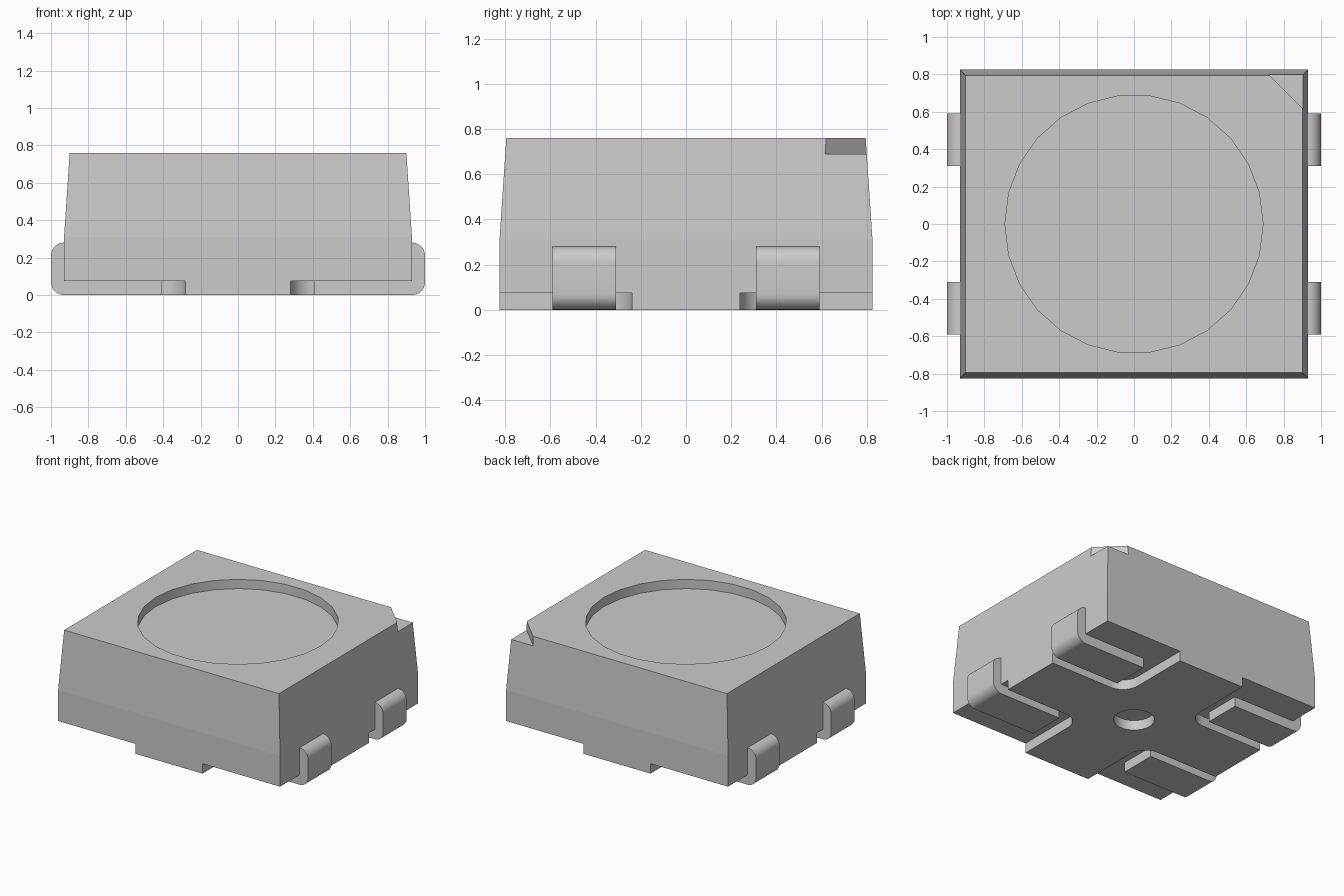
import bpy, bmesh
from math import sin, cos, pi, radians

cube = bpy.data.objects.get("Cube")
if cube:
    bpy.data.objects.remove(cube, do_unlink=True)

grey = bpy.data.materials.new("light_grey")
grey.use_nodes = True
colour = (0.6, 0.6, 0.6, 1)
grey.diffuse_color = colour
grey.node_tree.nodes["Principled BSDF"].inputs["Base Color"].default_value = colour


def arc(cx, cy, r, start, end, steps=8):
    angles = [radians(start + (end - start) * i / steps) for i in range(steps + 1)]
    return [(cx + r * cos(a), cy + r * sin(a)) for a in angles]


def loft(name, rings):
    """Solid through matching rings of 3D points, capped at both ends."""
    bm = bmesh.new()
    loops = [[bm.verts.new(p) for p in ring] for ring in rings]
    n = len(loops[0])
    for a, b in zip(loops, loops[1:]):
        for i in range(n):
            j = (i + 1) % n
            bm.faces.new((a[i], a[j], b[j], b[i]))
    bm.faces.new(loops[0])
    bm.faces.new(loops[-1])
    bmesh.ops.recalc_face_normals(bm, faces=bm.faces)
    mesh = bpy.data.meshes.new(name)
    bm.to_mesh(mesh)
    bm.free()
    mesh.materials.append(grey)
    obj = bpy.data.objects.new(name, mesh)
    bpy.context.collection.objects.link(obj)
    return obj


def prism(name, outline, z0, z1):
    return loft(name, [[(x, y, z) for x, y in outline] for z in (z0, z1)])


def activate(obj):
    bpy.ops.object.select_all(action='DESELECT')
    obj.select_set(True)
    bpy.context.view_layer.objects.active = obj


def cut(target, cutter):
    mod = target.modifiers.new("cut", 'BOOLEAN')
    mod.operation = 'DIFFERENCE'
    mod.solver = 'EXACT'
    mod.object = cutter
    activate(target)
    bpy.ops.object.modifier_apply(modifier=mod.name)
    bpy.data.objects.remove(cutter, do_unlink=True)


# Housing: straight base, tapered upper walls
def rect(x, y, z):
    return [(-x, -y, z), (x, -y, z), (x, y, z), (-x, y, z)]


housing = loft("housing", [rect(0.93, 0.825, 0), rect(0.93, 0.825, 0.31), rect(0.9, 0.795, 0.76)])

# Round lens recess on top and small round dimple underneath
cut(housing, prism("recess_cutter", arc(0, 0, 0.69, 0, 360, 26)[:-1], 0.69, 0.9))
cut(housing, prism("dimple_cutter", arc(0, 0, 0.14, 0, 360, 26)[:-1], -0.1, 0.075))

# Orientation notch in one top corner
cut(housing, prism("notch_cutter", [(0.42, 1.1), (1.1, 0.42), (1.1, 1.1)], 0.69, 0.9))

# Four corner pockets underneath with a rounded inner corner
pocket = [(0.28, 1)] + arc(0.41, 0.37, 0.13, 180, 270) + [(1.1, 0.24), (1.1, 1)]
for sx in (-1, 1):
    for sy in (-1, 1):
        cut(housing, prism("pocket_cutter", [(sx * x, sy * y) for x, y in pocket], -0.1, 0.075))

# Smooth only the round vertical walls
for face in housing.data.polygons:
    face.use_smooth = abs(face.normal.z) < 0.01 and face.center.xy.length < 0.72

# Bent terminals, folded around the lower side edges and under the housing
profile = ([(0.41, 0)] + arc(0.93, 0.07, 0.07, -90, 0) + arc(0.93, 0.21, 0.07, 0, 90)
           + [(0.92, 0.28), (0.92, 0.074), (0.41, 0.074)])
for side, sx in (("left", 1), ("right", -1)):
    for end, y0 in (("front", -0.59), ("back", 0.31)):
        lead = loft(f"{side}_{end}_terminal",
                    [[(sx * x, y, z) for x, z in profile] for y in (y0, y0 + 0.28)])
        activate(lead)
        bpy.ops.object.shade_smooth_by_angle(angle=radians(30))
